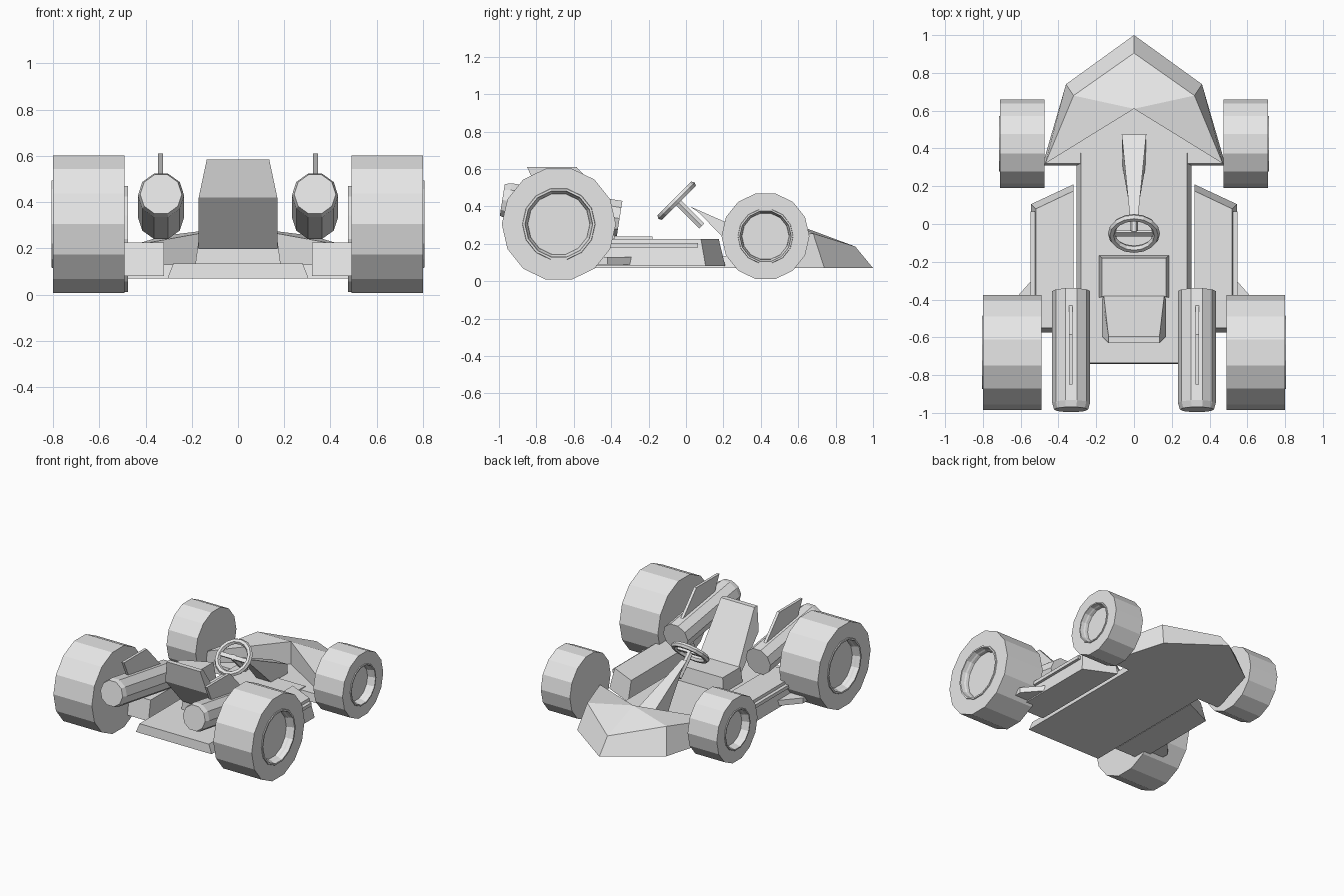
import bpy, bmesh, math
from mathutils import Vector, Matrix

if "Cube" in bpy.data.objects:
    bpy.data.objects.remove(bpy.data.objects["Cube"])

grey = bpy.data.materials.new("light_grey")
grey.diffuse_color = (0.8, 0.8, 0.8, 1)
grey.use_nodes = True
grey.node_tree.nodes["Principled BSDF"].inputs["Base Color"].default_value = grey.diffuse_color


def finish(name, bm):
    bmesh.ops.recalc_face_normals(bm, faces=bm.faces[:])
    me = bpy.data.meshes.new(name)
    bm.to_mesh(me)
    bm.free()
    me.materials.append(grey)
    ob = bpy.data.objects.new(name, me)
    bpy.context.collection.objects.link(ob)
    return ob


def loft(name, rings):
    """Skin closed rings of equal length and cap both ends."""
    bm = bmesh.new()
    vs = [[bm.verts.new(p) for p in r] for r in rings]
    n = len(rings[0])
    for a, b in zip(vs, vs[1:]):
        for i in range(n):
            j = (i + 1) % n
            bm.faces.new((a[i], a[j], b[j], b[i]))
    bm.faces.new(vs[0])
    bm.faces.new(vs[-1])
    return finish(name, bm)


def lathe(name, profile, n, origin, axis):
    """Profile of (distance along axis, radius); flat side up."""
    axis = Vector(axis).normalized()
    side = Vector((0, 0, 1)).cross(axis).normalized()
    up = axis.cross(side)
    rings = []
    for d, r in profile:
        c = Vector(origin) + axis * d
        rings.append([c + r * (up * math.cos(a) + side * math.sin(a))
                      for a in [(i + 0.5) * math.tau / n for i in range(n)]])
    return loft(name, rings)


def rect(x0, x1, y0, y1, z):
    return [(x0, y0, z), (x1, y0, z), (x1, y1, z), (x0, y1, z)]


def cross_section(points):
    """Symmetric part from (half width, y, z) side points."""
    return [[(s * w, y, z) for w, y, z in points] for s in (-1, 1)]


# Floor pan and seat
loft("floor_pan", [rect(-.305, .305, -.74, .38, .07),
                   rect(-.28, .28, -.735, .375, .135)])
loft("seat_cushion", [rect(-.185, .185, -.39, -.165, .13),
                      rect(-.17, .17, -.385, -.18, .24)])
loft("seat_back", cross_section([(.16, -.38, .24), (.135, -.595, .585),
                                 (.135, -.63, .585), (.17, -.595, .42),
                                 (.17, -.40, .20)]))

# Nose: bottom outline, upper edge and a recess that opens to the cockpit
bm = bmesh.new()
V = lambda *p: bm.verts.new(p)
tip0, tip1 = V(0, 1, .07), V(0, .905, .185)
peak, peak_low = V(0, .61, .295), V(0, .61, .13)
rear0 = []
rear1 = []
for s in (-1, 1):
    b0, b1 = V(s * .36, .74, .07), V(s * .32, .68, .255)
    c0, c1, c2 = V(s * .485, .31, .07), V(s * .47, .32, .21), V(s * .47, .32, .13)
    rear0.append(c0)
    rear1.append(c2)
    for f in ((tip0, b0, b1, tip1), (b0, c0, c1, b1), (c0, c2, c1),
              (tip1, b1, peak), (b1, c1, peak), (peak, c1, c2, peak_low)):
        bm.faces.new(f)
    if s == -1:
        left_b0 = b0
bm.faces.new((tip0, left_b0, rear0[0], rear0[1], b0))
bm.faces.new((peak_low, rear1[0], rear1[1]))
bm.faces.new((rear0[0], rear0[1], rear1[1], rear1[0]))
finish("nose", bm)

# Steering support, column, rim and spokes
loft("steering_support", cross_section([(.02, .02, .40), (.065, .475, .20),
                                        (.065, .475, .13), (.06, .30, .13),
                                        (.02, .07, .365)]))
centre = Vector((0, -.05, .43))
down = Vector((0, 1, -1)).normalized()
lathe("steering_column", [(-.005, .022), (.19, .022)], 6, centre, down)
tilt = Matrix.Translation(centre) @ Matrix.Rotation(math.radians(45), 4, 'X')
bpy.ops.mesh.primitive_torus_add(major_segments=16, minor_segments=6,
                                 major_radius=.118, minor_radius=.02)
rim = bpy.context.object
rim.name = "steering_rim"
rim.matrix_world = tilt
rim.data.materials.append(grey)
bar = loft("steering_spoke", [rect(-.11, .11, -.014, .014, -.008),
                              rect(-.11, .11, -.014, .014, .008)])
bar.matrix_world = tilt

for s, side in ((-1, "left"), (1, "right")):
    # Wheels with a raised rim and a dished hub
    for pos, y, z, R, xi, xo, r in (("rear", -.68, .305, .305, .49, .80, .195),
                                    ("front", .425, .24, .235, .475, .71, .148)):
        w = xo - xi
        lathe(f"{pos}_wheel_{side}",
              [(0, R), (w, R), (w, r), (w + .006, r * .99), (w + .006, r * .93),
               (w - .02, r * .9), (w - .03, r * .87), (w - .05, r * .85)],
              14, (s * xi, y, z), (s, 0, 0))

    # Side pod with trim rail and low rear fin
    loft(f"side_pod_{side}", [
        [(s * x, y, z) for x, y in pts] for z, pts in (
            (.08, ((.32, .21), (.545, .105), (.545, -.575), (.32, -.575))),
            (.225, ((.32, .175), (.52, .08), (.52, -.55), (.32, -.55))))])
    loft(f"pod_rail_{side}", [rect(s * .515, s * .548, -.55, .065, z)
                              for z in (.18, .205)])
    loft(f"pod_fin_{side}", [[(s * x, y, z) for x, y in
                              ((.53, -.285), (.65, -.42), (.65, -.47), (.53, -.47))]
                             for z in (.09, .13)])

    # Tilted engine tube with a chamfered rear end, and the fin on top
    lathe(f"engine_tube_{side}", [(0, .1), (.60, .1), (.635, .09)], 10,
          (s * .333, -.355, .335), (0, -.63, .1))
    loft(f"engine_fin_{side}", [[(s * x, y, z) for y, z in
                                 ((-.85, .61), (-.585, .61), (-.41, .42), (-.76, .42))]
                                for x in (.325, .345)])
